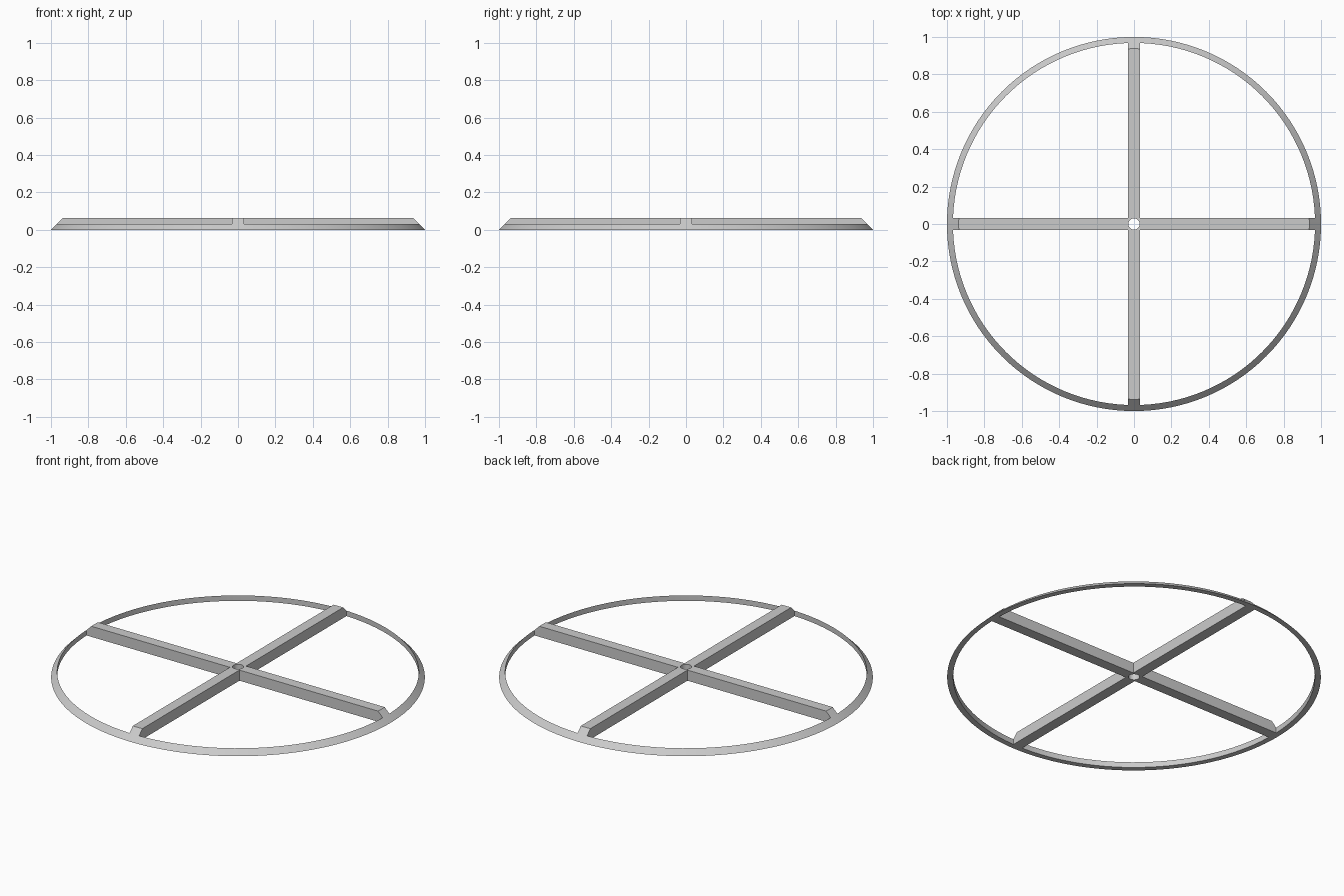
import bpy, bmesh, math

if "Cube" in bpy.data.objects:
    bpy.data.objects.remove(bpy.data.objects["Cube"])

H = 0.0625      # spoke height
W = 0.031       # half spoke width
R_IN = 0.968    # inner rim radius
SEG = 128


def prism(bm, pts, z0, z1):
    """Extrude a flat outline between two heights."""
    face = bm.faces.new([bm.verts.new((x, y, z0)) for x, y in pts])
    top = bmesh.ops.extrude_face_region(bm, geom=[face])["geom"]
    verts = [g for g in top if isinstance(g, bmesh.types.BMVert)]
    bmesh.ops.translate(bm, verts=verts, vec=(0, 0, z1 - z0))


def make(name, bm):
    bmesh.ops.recalc_face_normals(bm, faces=bm.faces)
    me = bpy.data.meshes.new(name)
    bm.to_mesh(me)
    bm.free()
    ob = bpy.data.objects.new(name, me)
    bpy.context.collection.objects.link(ob)
    return ob


# Wheel body: shallow disc with a 45 degree sloping rim
bm = bmesh.new()
rings = []
for r, z in ((1, 0), (1 - H, H)):
    rings.append([bm.verts.new((r * math.cos(2 * math.pi * i / SEG),
                                r * math.sin(2 * math.pi * i / SEG), z))
                  for i in range(SEG)])
lo, hi = rings
bm.faces.new(lo[::-1])
bm.faces.new(hi)
for i in range(SEG):
    j = (i + 1) % SEG
    bm.faces.new((lo[i], lo[j], hi[j], hi[i]))
wheel = make("spoked_wheel", bm)

# Cutter: four quarter openings between the spokes, plus the centre hole
bm = bmesh.new()
start = math.asin(W / R_IN)
step = 2 * math.pi / SEG
angles = [start] + [i * step for i in range(1, SEG // 4) if i * step > start + 0.005
                    and i * step < math.pi / 2 - start - 0.005] + [math.pi / 2 - start]
for q in range(4):
    c, s = round(math.cos(q * math.pi / 2)), round(math.sin(q * math.pi / 2))
    outline = [(W, W)] + [(R_IN * math.cos(a), R_IN * math.sin(a)) for a in angles]
    prism(bm, [(x * c - y * s, x * s + y * c) for x, y in outline], -0.1, 0.2)
prism(bm, [(0.03 * math.cos(2 * math.pi * i / 32), 0.03 * math.sin(2 * math.pi * i / 32))
           for i in range(32)], -0.1, 0.2)
cutter = make("opening_cutter", bm)
cutter.hide_render = True
cutter.hide_set(True)

mod = wheel.modifiers.new("openings", 'BOOLEAN')
mod.operation = 'DIFFERENCE'
mod.solver = 'EXACT'
mod.object = cutter

# Apply the cut and smooth the round surfaces
bpy.context.view_layer.objects.active = wheel
wheel.select_set(True)
bpy.ops.object.modifier_apply(modifier=mod.name)
bpy.data.objects.remove(cutter)
bpy.ops.object.shade_smooth_by_angle(angle=math.radians(30))
